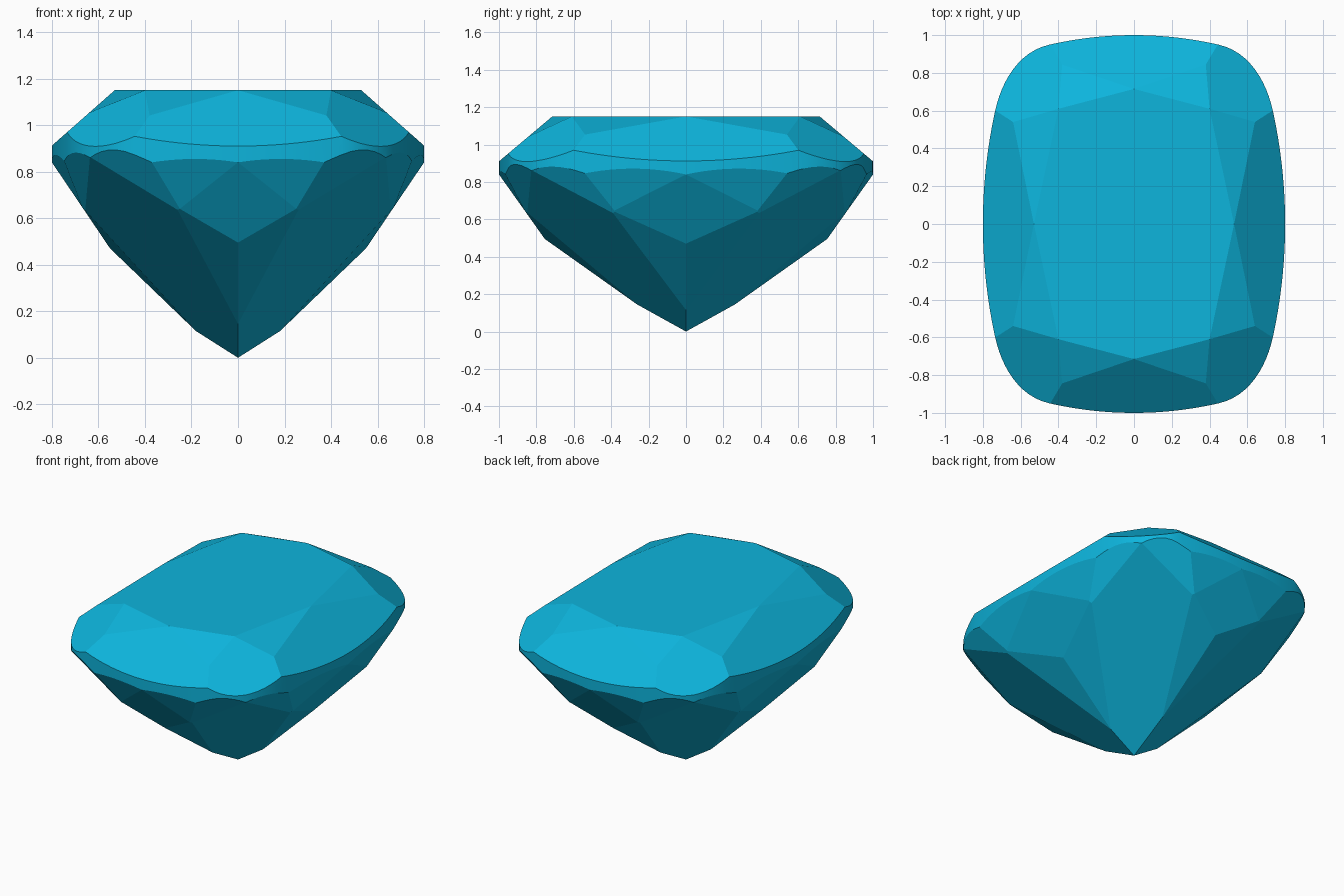
import bpy, bmesh, math
from mathutils import Vector

if "Cube" in bpy.data.objects:
    bpy.data.objects.remove(bpy.data.objects["Cube"])

TOP = 1.15
CENTRE = Vector((0, 0, 0.8))


def outline_quadrant(n=12):
    """Cushion outline from (0.8, 0) to (0, 1): side arc, corner curve, end arc."""
    pts = []
    a1 = math.asin(0.6 / 2.8)
    for i in range(n):
        a = a1 * i / n
        pts.append((-2 + 2.8 * math.cos(a), 2.8 * math.sin(a)))
    p = [Vector(q) for q in ((0.735, 0.6), (0.70, 0.759), (0.609, 0.912), (0.45, 0.949))]
    for i in range(n):
        t = i / n
        u = 1 - t
        q = p[0] * u**3 + p[1] * 3 * u * u * t + p[2] * 3 * u * t * t + p[3] * t**3
        pts.append((q.x, q.y))
    a2 = math.asin(0.45 / 2)
    for i in range(n + 1):
        a = a2 * (1 - i / n)
        pts.append((2 * math.sin(a), -1 + 2 * math.cos(a)))
    return pts


# Rough stone: the girdle outline as a straight block
q = outline_quadrant()
half = q + [(-x, y) for x, y in reversed(q[:-1])]
ring = half + [(-x, -y) for x, y in half[1:-1]]
bm = bmesh.new()
base = bm.faces.new([bm.verts.new((x, y, -0.3)) for x, y in ring])
ext = bmesh.ops.extrude_face_region(bm, geom=[base])
bmesh.ops.translate(bm, vec=(0, 0, TOP + 0.3),
                    verts=[v for v in ext["geom"] if isinstance(v, bmesh.types.BMVert)])
if base.is_valid and not any(f is not base and f.calc_center_median().z < -0.2 for f in bm.faces):
    pass
# close the bottom if the extrusion consumed it
bmesh.ops.holes_fill(bm, edges=[e for e in bm.edges if e.is_boundary], sides=0)
bmesh.ops.recalc_face_normals(bm, faces=bm.faces[:])
for f in bm.faces:
    f.smooth = abs(f.normal.z) < 0.5

# Facets of one quarter, each given by three points
c1, c2, c3 = (0, 0.715, TOP), (0.4, 0.61, TOP), (0.53, 0, TOP)      # table corners
s1, s2 = (0.38, 0.845, 1.041), (0.64, 0.54, 1.053)                   # star tips
g1, g2, g3 = (0, 1, 0.84), (0.37, 0.9655, 0.84), (0.635, 0.825, 0.86)  # lower girdle
g4, g5 = (0.747, 0.54, 0.845), (0.8, 0, 0.84)
p1, p2 = (0.25, 0.858, 0.64), (0.668, 0.38, 0.643)                   # kite shoulders
k1, k2 = (0, 0.755, 0.495), (0.55, 0, 0.47)                          # kite bottoms
facets = [
    (c1, (0.1, 0.715, TOP), (0, 1, 0.91)),      # crown mains
    (c3, (0.53, 0.1, TOP), (0.8, 0, 0.912)),
    (c2, s1, s2),
    (c1, c2, s1), (c3, c2, s2),                 # stars
    ((0, 0, 0), (1, 0, 0.635), (0, 1, 0.555)),  # corner pavilion mains
    (k1, (0, 0.26, 0.144), p1),                 # end and side pavilion facets
    (k2, (0.18, 0, 0.114), p2),
    (g1, k1, (0.1, 1, 0.84)),                   # end and side kites
    (g5, k2, (0.8, 0.1, 0.84)),
    (g1, g2, p1), (g2, g3, p1), (g3, g4, p2), (g4, g5, p2),  # girdle facets
]


def cut(co, no):
    r = bmesh.ops.bisect_plane(bm, geom=bm.verts[:] + bm.edges[:] + bm.faces[:], dist=1e-5,
                               plane_co=co, plane_no=no, clear_outer=True)
    rim = [e for e in bm.edges if e.is_boundary]
    if len(rim) > 2:
        new = bmesh.ops.edgeloop_fill(bm, edges=rim)["faces"]
        for f in new:
            f.smooth = False


# Mirror every facet into all four quarters and cut it
done = set()
for tri in facets:
    for sx in (1, -1):
        for sy in (1, -1):
            a, b, c = (Vector((x * sx, y * sy, z)) for x, y, z in tri)
            n = (b - a).cross(c - a).normalized()
            if n.dot(CENTRE - a) > 0:
                n = -n
            key = tuple(round(v, 3) + 0.0 for v in n)
            if key not in done:
                done.add(key)
                cut(a, n)

bmesh.ops.recalc_face_normals(bm, faces=bm.faces[:])
mesh = bpy.data.meshes.new("cushion_gem")
bm.to_mesh(mesh)
bm.free()
gem = bpy.data.objects.new("cushion_gem", mesh)
bpy.context.collection.objects.link(gem)

mat = bpy.data.materials.new("blue_gem")
mat.diffuse_color = (0.004, 0.46, 0.72, 1)
mat.use_nodes = True
mat.node_tree.nodes["Principled BSDF"].inputs["Base Color"].default_value = mat.diffuse_color
mesh.materials.append(mat)
